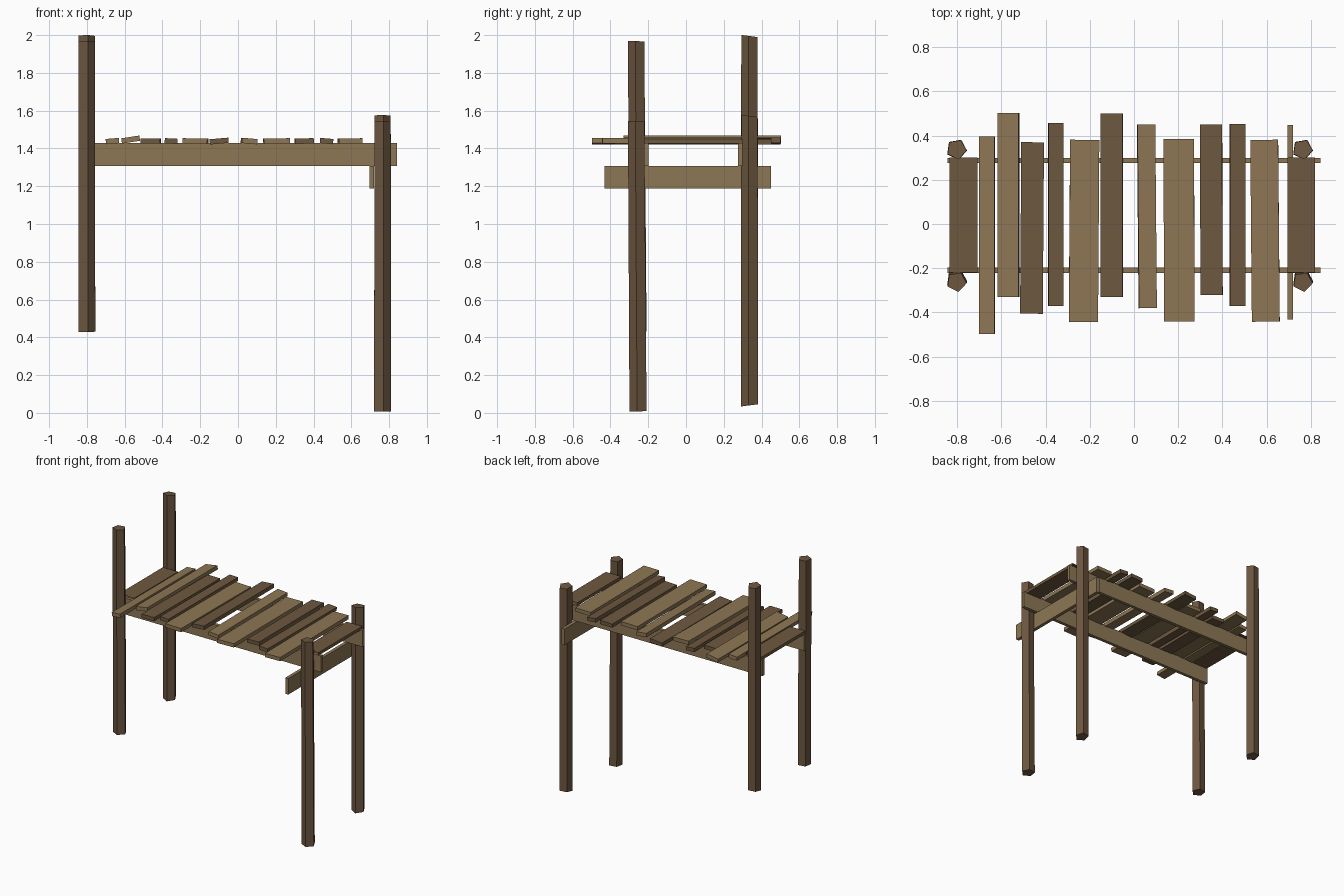
import bpy, bmesh, math
from mathutils import Matrix, Vector

cube = bpy.data.objects.get("Cube")
if cube:
    bpy.data.objects.remove(cube, do_unlink=True)


def make_material(name, rgb):
    mat = bpy.data.materials.new(name)
    mat.use_nodes = True
    mat.diffuse_color = (*rgb, 1)
    mat.node_tree.nodes["Principled BSDF"].inputs["Base Color"].default_value = (*rgb, 1)
    return mat


LIGHT = make_material("light_wood", (0.27, 0.184, 0.09))
DARK = make_material("dark_wood", (0.152, 0.098, 0.05))
POST = make_material("post_wood", (0.15, 0.093, 0.05))


def finish(name, bm, mat):
    bmesh.ops.recalc_face_normals(bm, faces=bm.faces)
    mesh = bpy.data.meshes.new(name)
    bm.to_mesh(mesh)
    bm.free()
    mesh.materials.append(mat)
    obj = bpy.data.objects.new(name, mesh)
    bpy.context.collection.objects.link(obj)
    return obj


def board(name, mat, xs, ys, zs, roll=0, yaw=0, open_ends=False):
    """Box between the given limits, turned in degrees about its centre."""
    size = Vector((xs[1] - xs[0], ys[1] - ys[0], zs[1] - zs[0]))
    centre = Vector((sum(xs), sum(ys), sum(zs))) / 2
    bm = bmesh.new()
    bmesh.ops.create_cube(bm, size=1)
    if open_ends:
        ends = [f for f in bm.faces if abs(f.normal.y) > 0.5]
        bmesh.ops.delete(bm, geom=ends, context='FACES_ONLY')
    turn = Matrix.Rotation(math.radians(yaw), 4, 'Z') @ Matrix.Rotation(math.radians(roll), 4, 'Y')
    bm.transform(Matrix.Translation(centre) @ turn @ Matrix.Diagonal((*size, 1)))
    return finish(name, bm, mat)


def post(name, x, y, bottom, top, lean, slope):
    """Five-sided pole with a slight lean and slanted ends."""
    bm = bmesh.new()
    bmesh.ops.create_cone(bm, cap_ends=True, segments=5, radius1=0.048, radius2=0.046, depth=1)
    # Point one corner of the pentagon towards +x
    first = max((v.co for v in bm.verts), key=lambda c: c.y)
    spin = math.radians(-8) - math.atan2(first.y, first.x)
    bm.transform(Matrix.Rotation(spin, 4, 'Z'))
    for v in bm.verts:
        upper = v.co.z > 0
        v.co.z = (top if upper else bottom) + (-slope if upper else slope) * v.co.y
        v.co.y += y + (lean if upper else -lean)
        v.co.x += x
    return finish(name, bm, POST)


# Four corner posts, the right-hand pair set higher and the left-hand pair lower
for side, x, low, high in (("right", -0.803, 0.43, 1.968), ("left", 0.763, 0.008, 1.545)):
    post("front_" + side + "_post", x, -0.257, low, high, -0.005, 0.03)
    post("back_" + side + "_post", x, 0.338, low + 0.032, high + 0.027, 0.0, 0.13)

# Long side beams and the cross beam beneath them
for name, y in (("front_beam", -0.21), ("back_beam", 0.287)):
    board(name, LIGHT, (-0.843, 0.843), (y - 0.012, y + 0.012), (1.308, 1.43))
board("cross_beam", LIGHT, (0.695, 0.72), (-0.432, 0.449), (1.188, 1.308))

# End planks resting between the beams
for name, x in (("right_end_plank", -0.772), ("left_end_plank", 0.757)):
    board(name, DARK, (x - 0.063, x + 0.063), (-0.22, 0.301), (1.425, 1.448), open_ends=True)

# Uneven deck planks: material, x limits, y limits, roll, yaw
planks = [
    (LIGHT, (-0.70, -0.63), (-0.497, 0.396), -5, 0),
    (LIGHT, (-0.617, -0.52), (-0.33, 0.502), -9, 0),
    (DARK, (-0.513, -0.41), (-0.406, 0.37), 0, -0.4),
    (DARK, (-0.388, -0.32), (-0.37, 0.456), 3, 0),
    (LIGHT, (-0.292, -0.16), (-0.443, 0.381), 1, -0.4),
    (DARK, (-0.15, -0.05), (-0.33, 0.5), -5, 0),
    (LIGHT, (0.018, 0.099), (-0.381, 0.45), 5, 0.5),
    (LIGHT, (0.135, 0.273), (-0.442, 0.385), -1, 0.2),
    (DARK, (0.3, 0.4), (-0.321, 0.45), -2, 0.2),
    (DARK, (0.434, 0.504), (-0.372, 0.452), 5, 0),
    (LIGHT, (0.53, 0.656), (-0.442, 0.381), -1, 0.5),
]
for i, (mat, xs, ys, roll, yaw) in enumerate(planks):
    lift = 0.008 if abs(roll) > 8 else 0
    board(f"deck_plank_{i + 1}", mat, xs, ys, (1.425 + lift, 1.453 + lift), roll, yaw)
